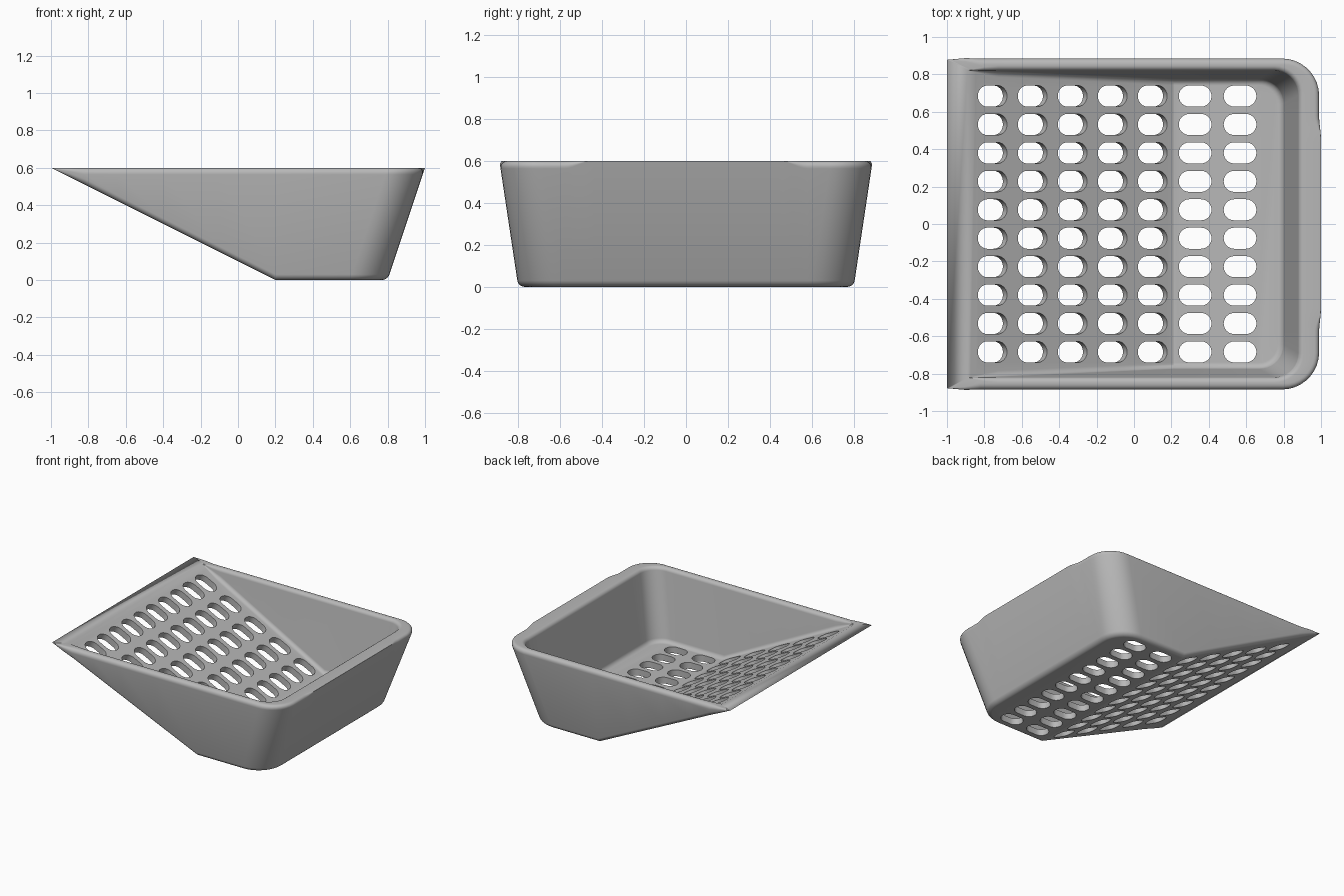
import bpy, bmesh
from math import sin, cos, pi, sqrt
from mathutils import Vector, Matrix

if "Cube" in bpy.data.objects:
    bpy.data.objects.remove(bpy.data.objects["Cube"], do_unlink=True)

TOP = 0.6
SEGS = 6

grey = bpy.data.materials.new("plain grey")
grey.use_nodes = True
colour = (0.48, 0.48, 0.48, 1)
grey.diffuse_color = colour
grey.node_tree.nodes["Principled BSDF"].inputs["Base Color"].default_value = colour

# Stations along half the plan outline: ramp side, rounded corner, end wall
stations = [("side", t) for t in (0, .015, .04, .08, .15, .3, .5, .75, 1)]
crease = len(stations) - 1
stations += [("arc", pi / 2 * (1 - i / 9)) for i in range(10)]
stations += [("wall", y) for y in (.58, .56, .54, .52, .5, .48, .46, .44, .2)]


def smooth(t):
    t = min(1, max(0, t))
    return t * t * (3 - 2 * t)


def shell_rings(start, slope_x, floor, depth, width, radius, edge, rim, flare):
    """Rings from the floor up to the rim; flare is 1 to round inward, -1 outward."""
    columns = []
    for kind, p in stations:
        x = start + (slope_x - 2 * floor - start) * p if kind == "side" else 0
        h = max(floor, (slope_x - x) / 2) if kind == "side" else floor
        height = TOP - h
        f = min(edge, .4 * height)
        g = min(rim, .4 * height)
        if kind == "wall" and flare > 0:      # rim stays crisp at the pouring lip
            g *= max(.04, smooth((p - .45) / .13))
        tip = .012 * max(0, 1 - height / .05) if flare > 0 else 0
        steps = [i / SEGS * pi / 2 for i in range(SEGS + 1)]
        profile = [(f * (1 - sin(a)), h + f * (1 - cos(a))) for a in steps]
        profile += [(flare * g * (1 - cos(a)), TOP - g * (1 - sin(a))) for a in steps]
        column = []
        for inset, z in profile:
            d = depth[0] + depth[1] * z
            w = width[0] + width[1] * z
            if kind == "side":
                column.append((x, d - inset - tip, z))
            elif kind == "arc":
                r = radius - inset
                column.append((w - radius + r * cos(p), d - radius + r * sin(p), z))
            else:
                column.append((w - inset, p, z))
        columns.append(column)
    columns += [[(x, -y, z) for x, y, z in c] for c in reversed(columns)]
    return [list(ring) for ring in zip(*columns)]


def finish(bm, name):
    bmesh.ops.recalc_face_normals(bm, faces=bm.faces)
    mesh = bpy.data.meshes.new(name)
    bm.to_mesh(mesh)
    bm.free()
    mesh.materials.append(grey)
    obj = bpy.data.objects.new(name, mesh)
    bpy.context.collection.objects.link(obj)
    return obj


# Tray body: outside rings going up, inside rings going down
outer = shell_rings(-1, .2, 0, (.8, .15), (.8, .333), .2, .03, .036, 1)
inner = shell_rings(-.89, .31, .05, (.768, .09), (.788, .157), .13, .03, .025, -1)
bm = bmesh.new()
rings = [[bm.verts.new(co) for co in ring] for ring in outer + inner[::-1]]
count = len(rings[0])
for a, b in zip(rings, rings[1:]):
    for i in range(count):
        j = (i + 1) % count
        bm.faces.new((a[i], a[j], b[j], b[i]))
for ring in (rings[0], rings[-1]):            # flat floor and ramp
    bm.faces.new(ring[crease:count - crease])
    bm.faces.new(ring[:crease + 1] + ring[count - crease - 1:])
bmesh.ops.remove_doubles(bm, verts=bm.verts, dist=.0001)
tray = finish(bm, "sifting_tray")

# Slot cutters: five columns across the ramp, two across the flat floor
ramp_down = Vector((2, 0, -1)) / sqrt(5)
ramp_up = Vector((1, 0, 2)) / sqrt(5)
slots = []
for i in range(5):
    x = -.757 + .214 * i
    slots.append((Vector((x, 0, (.31 - x) / 2)), ramp_down, ramp_up))
for x in (.327, .567):
    slots.append((Vector((x, 0, .05)), Vector((1, 0, 0)), Vector((0, 0, 1))))

half_straight, end_radius = .031, .0565
outline = []
for side in (1, -1):
    for k in range(13):
        a = -pi / 2 + pi * k / 12
        outline.append((side * (half_straight + end_radius * cos(a)),
                        side * end_radius * sin(a)))

bm = bmesh.new()
for centre, along, up in slots:
    for row in range(10):
        c = centre + Vector((0, (row - 4.5) * .152, 0))
        low, high = [[bm.verts.new(c + along * u + Vector((0, v, 0)) + up * lift)
                      for u, v in outline] for lift in (-.08, .02)]
        bm.faces.new(low[::-1])
        bm.faces.new(high)
        for i in range(len(low)):
            j = (i + 1) % len(low)
            bm.faces.new((low[i], low[j], high[j], high[i]))
cutter = finish(bm, "slot_cutter")
cutter.hide_render = True

cut = tray.modifiers.new("slots", "BOOLEAN")
cut.operation = "DIFFERENCE"
cut.solver = "EXACT"
cut.object = cutter
bpy.context.view_layer.objects.active = tray
for obj in bpy.context.selected_objects:
    obj.select_set(False)
tray.select_set(True)
bpy.ops.object.modifier_apply(modifier=cut.name)
bpy.data.objects.remove(cutter, do_unlink=True)

bpy.ops.object.shade_smooth_by_angle(angle=.38)
